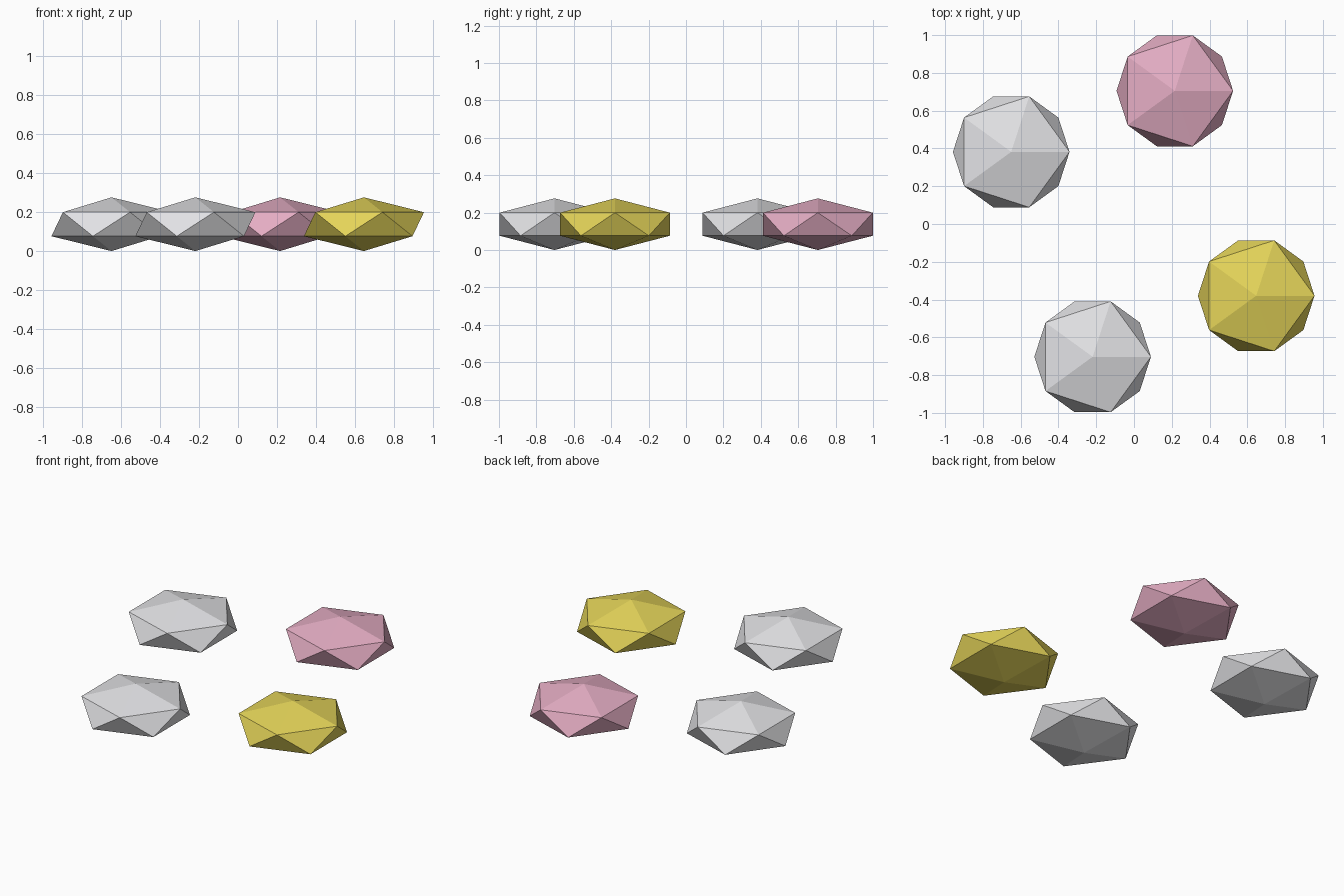
import bpy

cube = bpy.data.objects.get("Cube")
if cube:
    bpy.data.objects.remove(cube, do_unlink=True)


def make_material(name, color):
    mat = bpy.data.materials.new(name)
    mat.use_nodes = True
    mat.diffuse_color = color
    mat.node_tree.nodes["Principled BSDF"].inputs["Base Color"].default_value = color
    return mat


white = make_material("soft white", (0.76, 0.76, 0.78, 1))
pink = make_material("dusty pink", (0.78, 0.42, 0.55, 1))
yellow = make_material("mustard yellow", (0.78, 0.66, 0.10, 1))

RADIUS = 0.345
FLATTEN = 0.4


def make_gem(name, x, y, mat):
    """Flattened twenty-sided stone resting on its lower point."""
    height = RADIUS * FLATTEN
    bpy.ops.mesh.primitive_ico_sphere_add(
        subdivisions=1, radius=RADIUS, location=(x, y, height))
    gem = bpy.context.object
    gem.name = name
    gem.scale.z = FLATTEN
    bpy.ops.object.transform_apply(location=False, rotation=False, scale=True)
    bpy.ops.object.shade_flat()
    gem.data.materials.append(mat)


# Four separate stones
make_gem("left_back_pink_stone", 0.216, 0.705, pink)
make_gem("left_front_yellow_stone", 0.647, -0.38, yellow)
make_gem("right_back_white_stone", -0.65, 0.382, white)
make_gem("right_front_white_stone", -0.219, -0.703, white)
